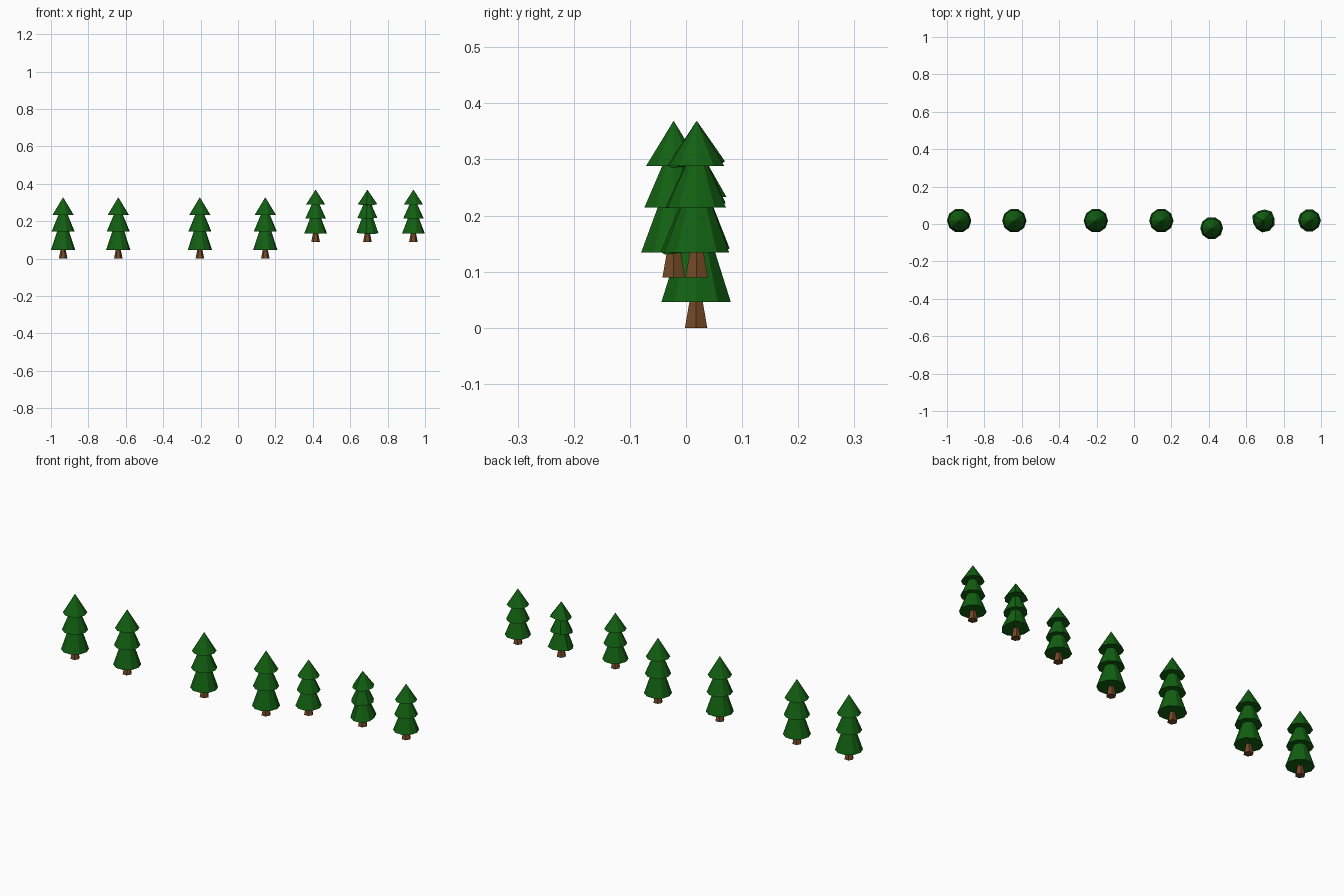
import bpy, bmesh, math, random

if "Cube" in bpy.data.objects:
    bpy.data.objects.remove(bpy.data.objects["Cube"])

random.seed(4)


def material(name, rgb):
    m = bpy.data.materials.new(name)
    m.diffuse_color = (*rgb, 1)
    m.use_nodes = True
    m.node_tree.nodes["Principled BSDF"].inputs["Base Color"].default_value = m.diffuse_color
    return m


GREEN = material("needle green", (0.006, 0.115, 0.006))
BROWN = material("bark brown", (0.17, 0.065, 0.02))


def lathe(name, profile, sides, loc, mat, turn=0.0, wobble=0.0):
    """Flat-faced revolved solid from (radius, z) points; radius 0 makes a tip."""
    bm = bmesh.new()
    rings = []
    for r, z in profile:
        if r == 0:
            rings.append([bm.verts.new((0, 0, z))])
            continue
        ring = []
        for i in range(sides):
            a = turn + 2 * math.pi * i / sides
            rr = r * (1 + random.uniform(-wobble, wobble))
            dz = wobble * r * (0.8 + 2 * math.sin(a) * random.random())
            ring.append(bm.verts.new((rr * math.cos(a), rr * math.sin(a), z + dz)))
        rings.append(ring)
    bm.faces.new(rings[0][::-1])
    for low, high in zip(rings, rings[1:]):
        for i in range(sides):
            j = (i + 1) % sides
            if len(high) == 1:
                bm.faces.new((low[i], low[j], high[0]))
            else:
                bm.faces.new((low[i], low[j], high[j], high[i]))
    if len(rings[-1]) > 1:
        bm.faces.new(rings[-1])
    bmesh.ops.recalc_face_normals(bm, faces=bm.faces)
    me = bpy.data.meshes.new(name)
    bm.to_mesh(me)
    bm.free()
    me.materials.append(mat)
    ob = bpy.data.objects.new(name, me)
    ob.location = loc
    bpy.context.collection.objects.link(ob)


# Tiers: (bottom z, bottom radius, top z, top radius)
LARGE = [(0.046, 0.065, 0.155, 0.029), (0.146, 0.061, 0.245, 0.020), (0.233, 0.057, 0.328, 0)]
SMALL = [(0.044, 0.061, 0.132, 0.027), (0.124, 0.055, 0.206, 0.018), (0.198, 0.052, 0.279, 0)]


def tree(x, y, z, tiers, turn=0.0, wobble=0.0):
    lathe("trunk", [(0.023, 0), (0.011, 0.06)], 6, (x, y, z), BROWN)
    for z0, r0, z1, r1 in tiers:
        lathe("foliage_tier", [(r0, z0), (r1, z1)], 10, (x, y, z), GREEN, turn, wobble)


# Four larger trees on the ground
for x in (-0.935, -0.64, -0.204, 0.146):
    tree(x, 0.018, 0, LARGE)

# Three smaller trees standing higher, the middle one a little ragged
tree(0.415, -0.022, 0.09, SMALL)
tree(0.692, 0.019, 0.09, SMALL, 0.2, 0.07)
tree(0.938, 0.019, 0.09, SMALL)
